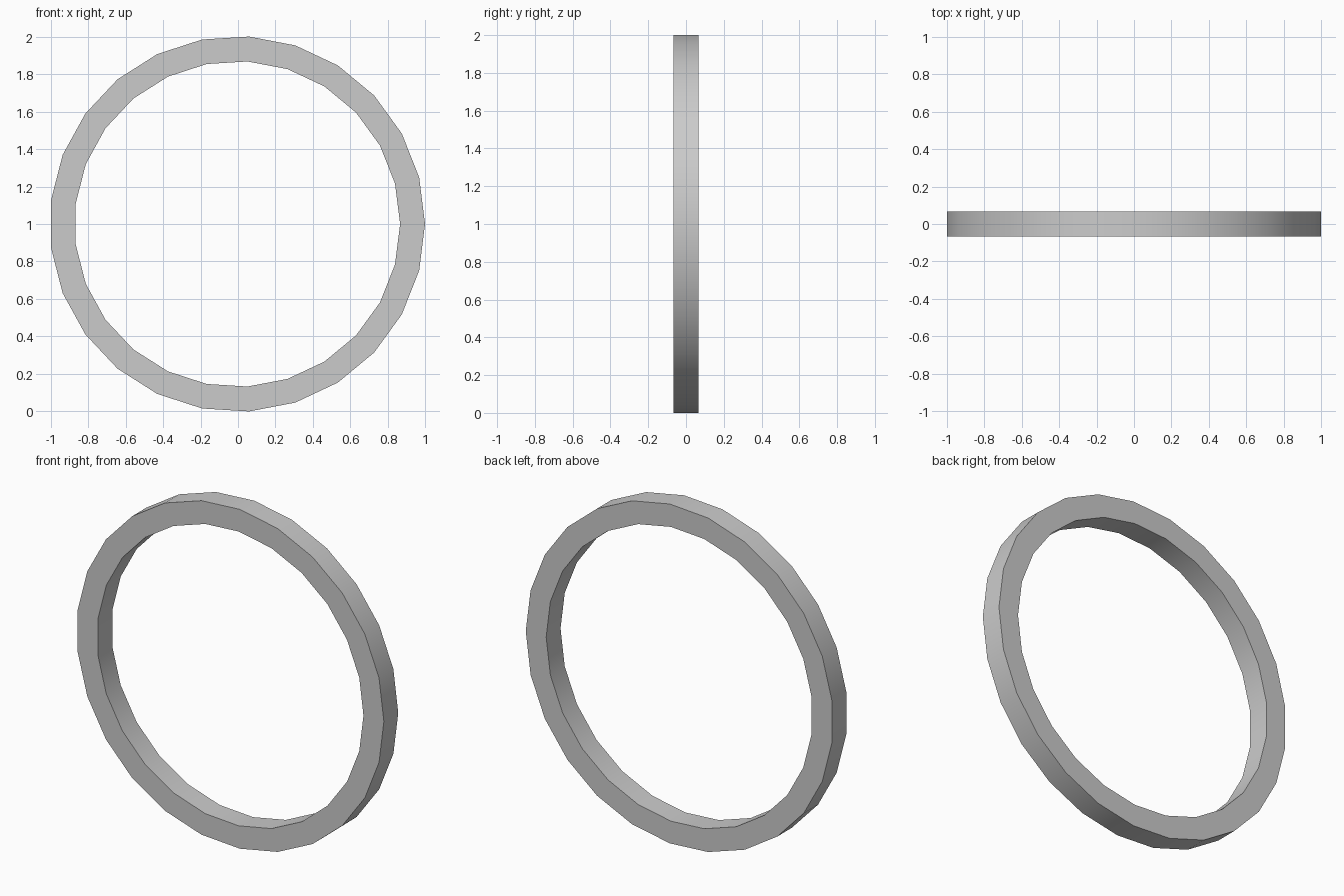
import bpy, bmesh, math

if "Cube" in bpy.data.objects:
    bpy.data.objects.remove(bpy.data.objects["Cube"])

SIDES = 25
R_OUT, R_IN = 1.002, 0.869
HALF_DEPTH = 0.067
CENTRE_X, CENTRE_Z = -0.004, 1.0

# Square-section ring: sweep four corners around the y axis
bm = bmesh.new()
corners = [(R_OUT, -HALF_DEPTH), (R_OUT, HALF_DEPTH),
           (R_IN, HALF_DEPTH), (R_IN, -HALF_DEPTH)]
loops = []
for i in range(SIDES):
    a = 2 * math.pi * i / SIDES
    loops.append([bm.verts.new((CENTRE_X + r * math.cos(a), y, CENTRE_Z + r * math.sin(a)))
                  for r, y in corners])
for i in range(SIDES):
    p, q = loops[i], loops[(i + 1) % SIDES]
    for k in range(4):
        n = (k + 1) % 4
        bm.faces.new((p[k], p[n], q[n], q[k]))
bmesh.ops.recalc_face_normals(bm, faces=bm.faces[:])

mesh = bpy.data.meshes.new("ring")
bm.to_mesh(mesh)
bm.free()
ring = bpy.data.objects.new("ring", mesh)
bpy.context.collection.objects.link(ring)

# Smooth around the hoop, sharp at the four rims
bpy.context.view_layer.objects.active = ring
ring.select_set(True)
bpy.ops.object.shade_smooth_by_angle(angle=math.radians(30))
